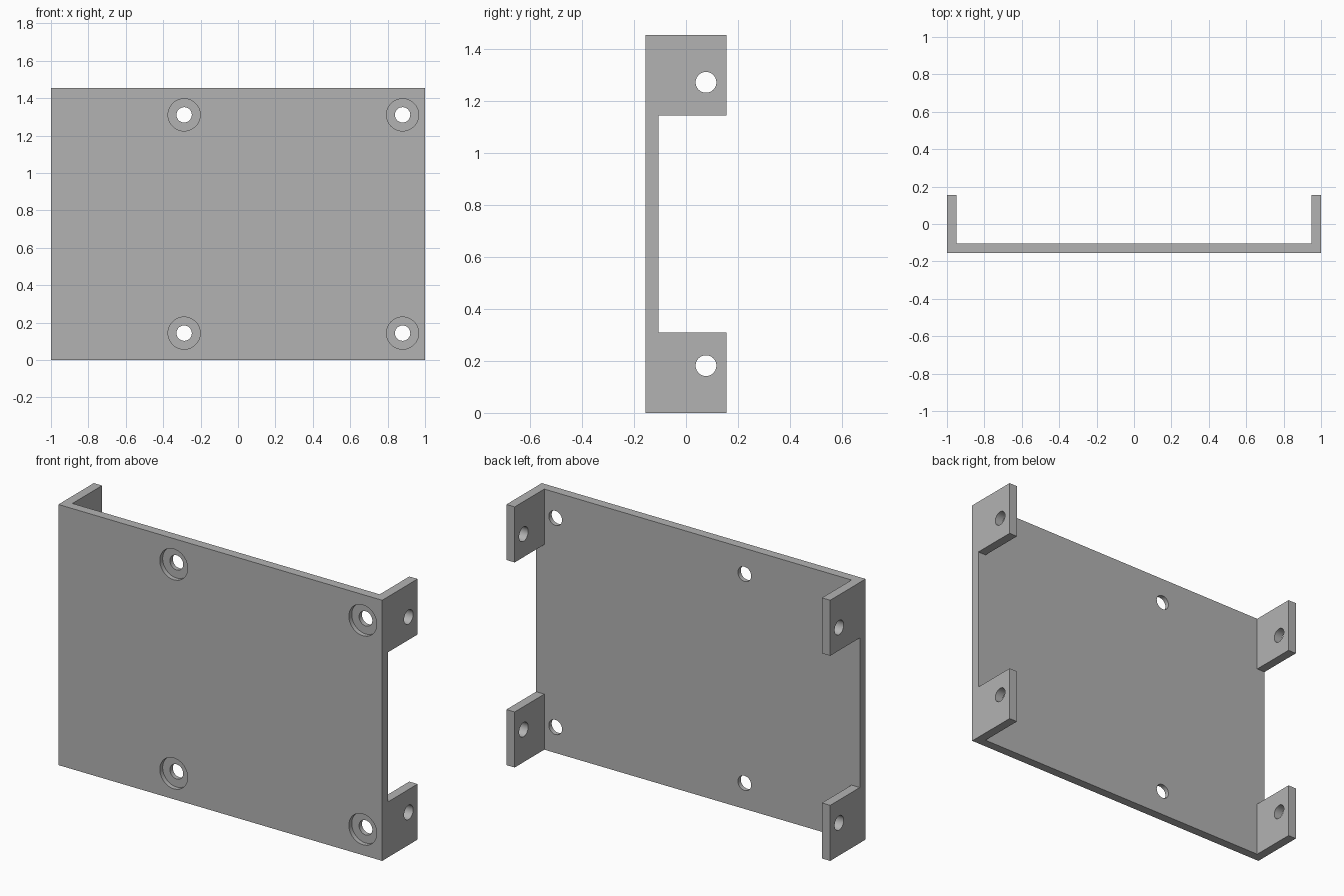
import bpy
import bmesh
from math import pi
from mathutils import Matrix, Vector

cube = bpy.data.objects.get("Cube")
if cube:
    bpy.data.objects.remove(cube, do_unlink=True)

HEIGHT, FRONT, BACK, WALL = 1.455, -0.156, 0.156, 0.051
TAB = 0.31
INNER = FRONT + WALL

grey = bpy.data.materials.new("plain grey")
grey.use_nodes = True
colour = (0.45, 0.45, 0.45, 1)
grey.diffuse_color = colour
grey.node_tree.nodes["Principled BSDF"].inputs["Base Color"].default_value = colour


def add_object(name, bm):
    bmesh.ops.recalc_face_normals(bm, faces=bm.faces)
    mesh = bpy.data.meshes.new(name)
    bm.to_mesh(mesh)
    bm.free()
    mesh.materials.append(grey)
    obj = bpy.data.objects.new(name, mesh)
    bpy.context.collection.objects.link(obj)
    return obj


def box_cutter(low, high):
    low, high = Vector(low), Vector(high)
    bm = bmesh.new()
    bmesh.ops.create_cube(bm, size=1, matrix=Matrix.Translation((low + high) / 2)
                          @ Matrix.Diagonal((*(high - low), 1)))
    return add_object("notch_cutter", bm)


def round_cutter(centre, radius, length, axis):
    turn = Matrix.Rotation(pi / 2, 4, "Y" if axis == "X" else "X")
    bm = bmesh.new()
    bmesh.ops.create_cone(bm, cap_ends=True, segments=48, radius1=radius, radius2=radius,
                          depth=length, matrix=Matrix.Translation(centre) @ turn)
    return add_object("hole_cutter", bm)


def cut(target, cutter):
    cutter.hide_render = True
    mod = target.modifiers.new("cut", "BOOLEAN")
    mod.operation, mod.solver, mod.object = "DIFFERENCE", "EXACT", cutter
    bpy.context.view_layer.objects.active = target
    bpy.ops.object.modifier_apply(modifier=mod.name)
    bpy.data.objects.remove(cutter, do_unlink=True)


# Channel: U-shaped section pulled up to full height
half = [(1, FRONT), (1, BACK), (1 - WALL, BACK), (1 - WALL, INNER)]
section = half + [(-x, y) for x, y in reversed(half)]
bm = bmesh.new()
base = bm.faces.new([bm.verts.new((x, y, 0)) for x, y in section])
top = bmesh.ops.extrude_face_region(bm, geom=[base])["geom"]
bmesh.ops.translate(bm, vec=(0, 0, HEIGHT),
                    verts=[v for v in top if isinstance(v, bmesh.types.BMVert)])
bracket = add_object("mounting_bracket", bm)

# Gap between the upper and lower tabs
cut(bracket, box_cutter((-1.2, INNER, TAB), (1.2, BACK + 0.2, HEIGHT - TAB)))

# Cross holes through both side tabs
for z in (0.182, HEIGHT - 0.182):
    cut(bracket, round_cutter((0, 0.077, z), 0.04, 2.4, "X"))

# Counterbored screw holes in the front panel
for x in (-0.288, 0.88):
    for z in (0.144, HEIGHT - 0.144):
        cut(bracket, round_cutter((x, FRONT, z), 0.086, WALL, "Y"))
        cut(bracket, round_cutter((x, FRONT, z), 0.041, 0.3, "Y"))

# Smooth hole walls, crisp plate edges
bpy.ops.object.select_all(action="DESELECT")
bracket.select_set(True)
bpy.context.view_layer.objects.active = bracket
bpy.ops.object.shade_smooth_by_angle(angle=pi / 6)
